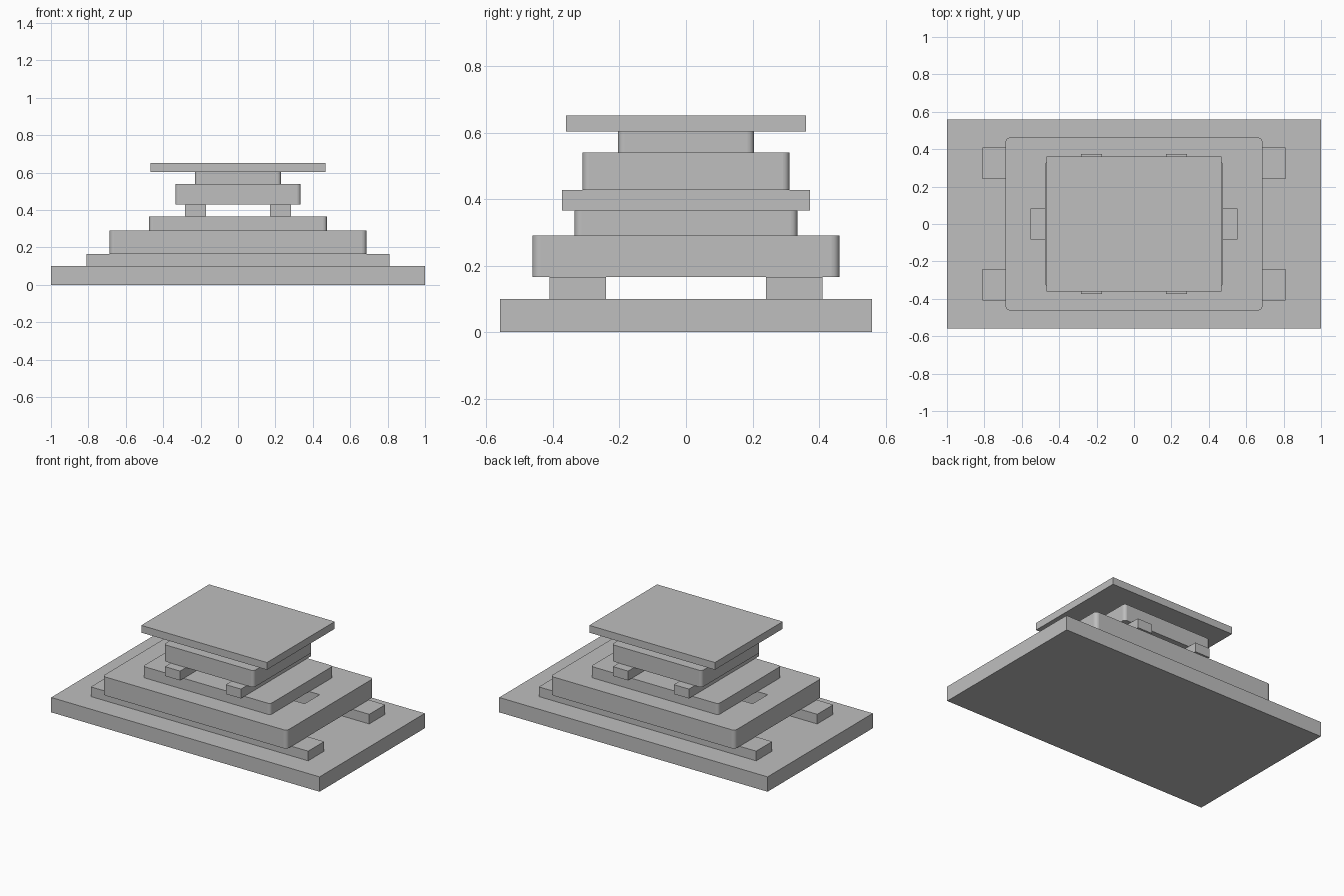
import bpy

if "Cube" in bpy.data.objects:
    bpy.data.objects.remove(bpy.data.objects["Cube"])

grey = bpy.data.materials.new("plain grey")
grey.diffuse_color = (0.52, 0.52, 0.52, 1)
grey.use_nodes = True
grey.node_tree.nodes["Principled BSDF"].inputs["Base Color"].default_value = grey.diffuse_color


def box(name, x, y, z, radius=0):
    """Box from (min, max) ranges, with optional rounded upright edges."""
    verts = [(a, b, c) for a in x for b in y for c in z]
    faces = [(0, 1, 3, 2), (4, 6, 7, 5), (0, 4, 5, 1),
             (2, 3, 7, 6), (0, 2, 6, 4), (1, 5, 7, 3)]
    mesh = bpy.data.meshes.new(name)
    mesh.from_pydata(verts, [], faces)
    mesh.materials.append(grey)
    obj = bpy.data.objects.new(name, mesh)
    bpy.context.collection.objects.link(obj)
    if radius:
        weights = mesh.attributes.new("bevel_weight_edge", 'FLOAT', 'EDGE')
        for e in mesh.edges:
            a, b = (mesh.vertices[i].co for i in e.vertices)
            weights.data[e.index].value = 1.0 if abs(a.z - b.z) > 1e-4 else 0.0
        bevel = obj.modifiers.new("rounded_corners", 'BEVEL')
        bevel.limit_method = 'WEIGHT'
        bevel.width = radius
        bevel.segments = 5
        bpy.context.view_layer.objects.active = obj
        obj.select_set(True)
        bpy.ops.object.shade_smooth_by_angle(angle=0.6)
        obj.select_set(False)
    return obj


def slab(name, hx, hy, z, radius=0):
    """Centred box from half sizes."""
    return box(name, (-hx, hx), (-hy, hy), z, radius)


# Base and lower pair of rails
slab("base_plate", 1.0, 0.56, (0, 0.1))
box("lower_rail_front", (-0.81, 0.81), (-0.41, -0.24), (0.1, 0.165))
box("lower_rail_back", (-0.81, 0.81), (0.24, 0.41), (0.1, 0.165))

# Middle carriage with a long slot through it
carriage = slab("middle_carriage", 0.687, 0.462, (0.165, 0.29), 0.025)
cutter = slab("slot_cutter", 0.553, 0.08, (0.1, 0.35))
cutter.hide_render = True
cutter.hide_viewport = True
cut = carriage.modifiers.new("slot", 'BOOLEAN')
cut.operation = 'DIFFERENCE'
cut.object = cutter
cut.solver = 'EXACT'

slab("carriage_step", 0.475, 0.335, (0.29, 0.365), 0.02)

# Upper pair of rails, crossing the lower ones
box("upper_rail_left", (-0.283, -0.17), (-0.373, 0.373), (0.365, 0.428))
box("upper_rail_right", (0.17, 0.283), (-0.373, 0.373), (0.365, 0.428))

# Upper carriage, neck and top plate
slab("upper_carriage", 0.335, 0.311, (0.428, 0.54), 0.02)
slab("neck_block", 0.23, 0.205, (0.54, 0.603), 0.02)
slab("top_plate", 0.468, 0.361, (0.603, 0.652))
